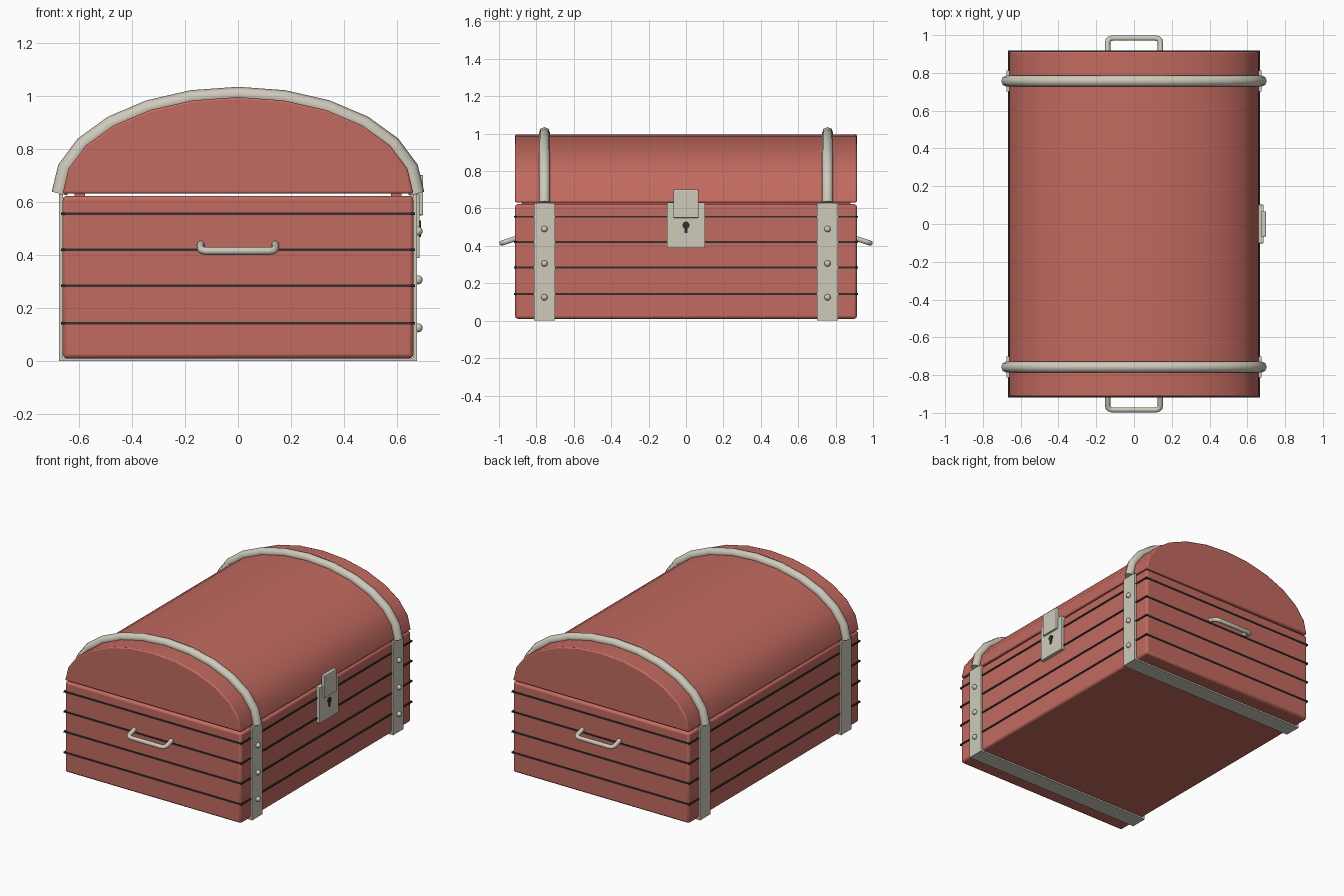
import bpy, bmesh, math
from mathutils import Vector

cube = bpy.data.objects.get("Cube")
if cube:
    bpy.data.objects.remove(cube, do_unlink=True)


def material(name, rgb):
    m = bpy.data.materials.new(name)
    m.use_nodes = True
    col = (*rgb, 1)
    m.diffuse_color = col
    m.node_tree.nodes["Principled BSDF"].inputs["Base Color"].default_value = col
    return m


RED = material("red wood", (0.54, 0.145, 0.115))
METAL = material("pale metal", (0.62, 0.59, 0.50))
DARK = material("dark groove", (0.03, 0.03, 0.03))


def finish(name, bm, mat, bevel=0, segments=2, smooth=True):
    """Turn a bmesh into an object with a colour, soft edges and shading."""
    bmesh.ops.recalc_face_normals(bm, faces=bm.faces)
    me = bpy.data.meshes.new(name)
    bm.to_mesh(me)
    bm.free()
    ob = bpy.data.objects.new(name, me)
    bpy.context.collection.objects.link(ob)
    me.materials.append(mat)
    if bevel:
        mod = ob.modifiers.new("soft edges", 'BEVEL')
        mod.width, mod.segments = bevel, segments
        mod.limit_method, mod.angle_limit = 'ANGLE', math.radians(40)
    if smooth:
        bpy.ops.object.select_all(action='DESELECT')
        ob.select_set(True)
        bpy.context.view_layer.objects.active = ob
        bpy.ops.object.shade_smooth_by_angle(angle=math.radians(35))
    return ob


def box(name, lo, hi, mat, bevel=0, smooth=False):
    bm = bmesh.new()
    bmesh.ops.create_cube(bm, size=1)
    for v in bm.verts:
        v.co = [l + (c + 0.5) * (h - l) for c, l, h in zip(v.co, lo, hi)]
    return finish(name, bm, mat, bevel, smooth=smooth)


def prism(name, points, direction, mat, bevel=0, smooth=True):
    """Extrude a closed outline along a direction."""
    bm = bmesh.new()
    face = bm.faces.new([bm.verts.new(p) for p in points])
    out = bmesh.ops.extrude_face_region(bm, geom=[face])
    bmesh.ops.translate(bm, vec=direction,
                        verts=[g for g in out["geom"] if isinstance(g, bmesh.types.BMVert)])
    return finish(name, bm, mat, bevel, smooth=smooth)


def tube(name, path, radius, mat, sides=8):
    """Sweep a round section along a planar path."""
    path = [Vector(p) for p in path]
    normal = (path[1] - path[0]).cross(path[len(path) // 2] - path[0]).normalized()
    bm, rings = bmesh.new(), []
    for i, p in enumerate(path):
        before = (p - path[max(i - 1, 0)]).normalized()
        after = (path[min(i + 1, len(path) - 1)] - p).normalized()
        side = (before + after).normalized().cross(normal)
        rings.append([bm.verts.new(p + radius * (math.cos(a) * side + math.sin(a) * normal))
                      for a in (math.tau * k / sides for k in range(sides))])
    for r, s in zip(rings, rings[1:]):
        for k in range(sides):
            j = (k + 1) % sides
            bm.faces.new((r[k], r[j], s[j], s[k]))
    bm.faces.new(rings[0])
    bm.faces.new(rings[-1])
    ob = finish(name, bm, mat, smooth=False)
    ob.data.shade_smooth()
    for f in ob.data.polygons:
        f.use_smooth = len(f.vertices) == 4
    return ob


def arch(a, b, y, z=0.632, steps=12):
    return [(a * math.cos(math.pi * i / steps), y, z + b * math.sin(math.pi * i / steps))
            for i in range(steps + 1)]


W, L = 0.662, 0.914
STRAP_Y = 0.757

# Chest body, domed lid and the rails between them
box("chest_body", (-W, -L, 0.01), (W, L, 0.623), RED, 0.014, True)
prism("domed_lid", arch(W, 0.364, -L), (0, 2 * L, 0), RED, 0.008)
for name, s in (("left", 1), ("right", -1)):
    box(name + "_lid_rail", (s * 0.597 - 0.02, -0.88, 0.615), (s * 0.597 + 0.02, 0.88, 0.64), RED)

# Dark seams between the planks
for i, z in enumerate((0.143, 0.284, 0.42, 0.556)):
    box(f"plank_seam_{i + 1}", (-W - 0.006, -L - 0.005, z - 0.005),
        (W + 0.006, L + 0.005, z + 0.005), DARK)

for end, s in (("front", -1), ("back", 1)):
    y = s * STRAP_Y
    # U-shaped strap under the body, with a round band over the lid
    outer, inner = W + 0.014, W - 0.002
    outline = [(-outer, 0.63), (-outer, 0), (outer, 0), (outer, 0.63),
               (inner, 0.63), (inner, 0.012), (-inner, 0.012), (-inner, 0.63)]
    prism(end + "_body_strap", [(x, y - 0.056, z) for x, z in outline],
          (0, 0.112, 0), METAL, smooth=False)
    tube(end + "_lid_band", arch(0.674, 0.373, y), 0.03, METAL)

    # Rivets on the lock side
    for i, z in enumerate((0.125, 0.306, 0.49)):
        bm = bmesh.new()
        bmesh.ops.create_uvsphere(bm, u_segments=12, v_segments=8, radius=0.017)
        bmesh.ops.translate(bm, vec=(0.68, y, z), verts=bm.verts)
        finish(f"{end}_rivet_{i + 1}", bm, METAL).data.shade_smooth()

    # Drooping carry handle with rounded corners
    foot, grip, half, r = (0.905, 0.441), (0.984, 0.415), 0.14, 0.3
    bend = [(half, 0), (half, 1 - r)]
    bend += [(half - 0.024 * (1 - math.cos(t)), 1 - r + r * math.sin(t))
             for t in (math.pi / 6, math.pi / 3, math.pi / 2)]
    bend += [(-x, t) for x, t in reversed(bend)]
    tube(end + "_handle", [(x, s * (foot[0] + t * (grip[0] - foot[0])),
                            foot[1] + t * (grip[1] - foot[1])) for x, t in bend],
         0.0145, METAL, 10)

# Lock plate, hasp and keyhole
box("lock_plate", (W - 0.01, -0.102, 0.388), (0.686, 0.102, 0.632), METAL, 0.004)
box("lock_hasp", (0.672, -0.067, 0.55), (0.699, 0.067, 0.702), METAL, 0.005)
hole = [(0.685, 0.019 * math.cos(a), 0.511 + 0.019 * math.sin(a))
        for a in (math.radians(-60 + 25 * i) for i in range(13))]
hole += [(0.685, -0.007, 0.468), (0.685, 0.007, 0.468)]
prism("keyhole", hole, (0.006, 0, 0), DARK, smooth=False)
